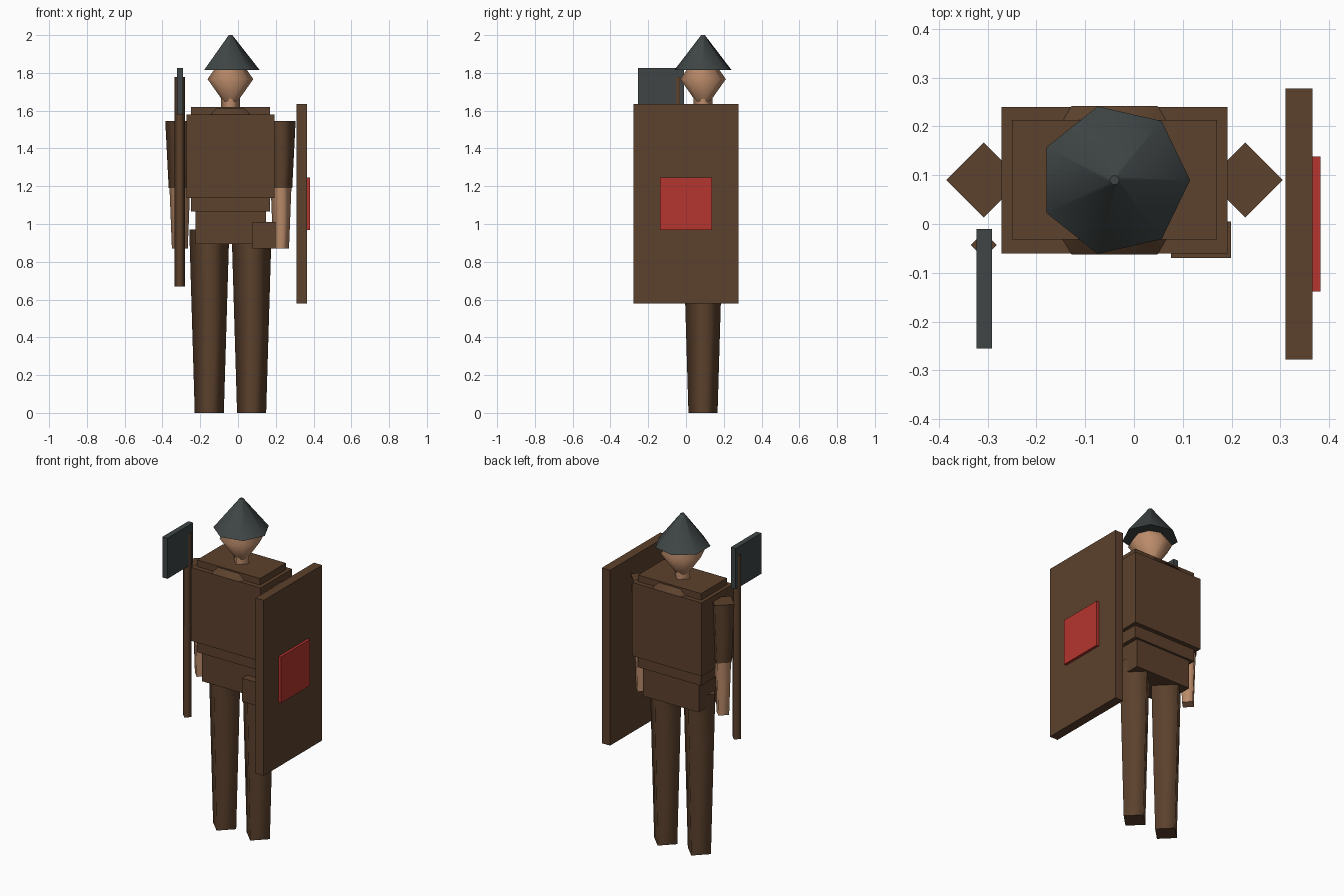
import bpy, bmesh, math

old = bpy.data.objects.get("Cube")
if old:
    bpy.data.objects.remove(old, do_unlink=True)

CX, CY = -0.04, 0.09   # middle of the body


def material(name, r, g, b):
    m = bpy.data.materials.new(name)
    m.use_nodes = True
    m.diffuse_color = (r, g, b, 1)
    bsdf = next(n for n in m.node_tree.nodes if n.type == 'BSDF_PRINCIPLED')
    bsdf.inputs["Base Color"].default_value = (r, g, b, 1)
    bsdf.inputs["Roughness"].default_value = 0.9
    return m


leather = material("leather_brown", 0.107, 0.053, 0.026)
skin = material("skin", 0.50, 0.26, 0.145)
steel = material("dark_steel", 0.05, 0.06, 0.06)
red = material("red", 0.46, 0.035, 0.028)


def finish(name, bm, mat):
    bmesh.ops.recalc_face_normals(bm, faces=bm.faces)
    mesh = bpy.data.meshes.new(name)
    bm.to_mesh(mesh)
    bm.free()
    mesh.materials.append(mat)
    obj = bpy.data.objects.new(name, mesh)
    bpy.context.collection.objects.link(obj)
    return obj


def box(name, mat, xs, ys, zs):
    """Block given by its limits on each axis."""
    bm = bmesh.new()
    bmesh.ops.create_cube(bm, size=1)
    for v in bm.verts:
        for i, (lo, hi) in enumerate((xs, ys, zs)):
            v.co[i] = hi if v.co[i] > 0 else lo
    return finish(name, bm, mat)


def lathe(name, mat, x, y, sides, profile):
    """Smooth sided column through (radius, height) rings, with flat ends."""
    bm = bmesh.new()
    rings = []
    for r, z in profile:
        angles = [2 * math.pi * k / sides for k in range(sides)]
        rings.append([bm.verts.new((x + r * math.cos(a), y + r * math.sin(a), z)) for a in angles])
    for low, high in zip(rings, rings[1:]):
        for k in range(sides):
            n = (k + 1) % sides
            bm.faces.new((low[k], low[n], high[n], high[k])).smooth = True
    bm.faces.new(rings[0][::-1])
    bm.faces.new(rings[-1])
    return finish(name, bm, mat)


# Head, neck and helmet
lathe("helmet", steel, CX, CY, 7, [(0.155, 1.815), (0.01, 2.0)])
lathe("head", skin, CX, CY, 8, [(0.035, 1.645), (0.121, 1.767), (0.035, 1.89)])
lathe("neck", skin, CX, CY, 4, [(0.05, 1.58), (0.05, 1.67)])

# Torso layers, from the inside out
box("tunic", leather, (-0.25, 0.17), (-0.032, 0.213), (1.065, 1.62))
box("jerkin", leather, (-0.272, 0.192), (-0.06, 0.24), (1.138, 1.58))
lathe("collar", leather, CX, CY, 6, [(0.176, 1.58), (0.138, 1.615)])
box("pelvis", leather, (-0.225, 0.147), (-0.022, 0.2), (0.893, 1.068))
box("belt_pouch", leather, (0.076, 0.199), (-0.07, 0.005), (0.87, 1.01))

# Legs and arms, one set for each side
for side, s in (("right", -1), ("left", 1)):
    lathe(side + "_leg", leather, CX + s * 0.112, CY, 4, [(0.077, 0), (0.106, 0.97)])
    arm_x = CX + s * 0.268
    lathe(side + "_sleeve", leather, arm_x, CY, 4, [(0.059, 1.19), (0.077, 1.545)])
    lathe(side + "_forearm", skin, arm_x, CY, 4, [(0.042, 0.87), (0.055, 1.2)])

# Axe at the right hand
lathe("axe_handle", leather, -0.308, -0.043, 4, [(0.027, 0.67), (0.027, 1.777)])
box("axe_blade", steel, (-0.323, -0.291), (-0.255, -0.01), (1.58, 1.825))

# Shield at the left hand
box("shield", leather, (0.311, 0.366), (-0.278, 0.278), (0.58, 1.635))
box("shield_panel", red, (0.36, 0.382), (-0.138, 0.138), (0.967, 1.245))
